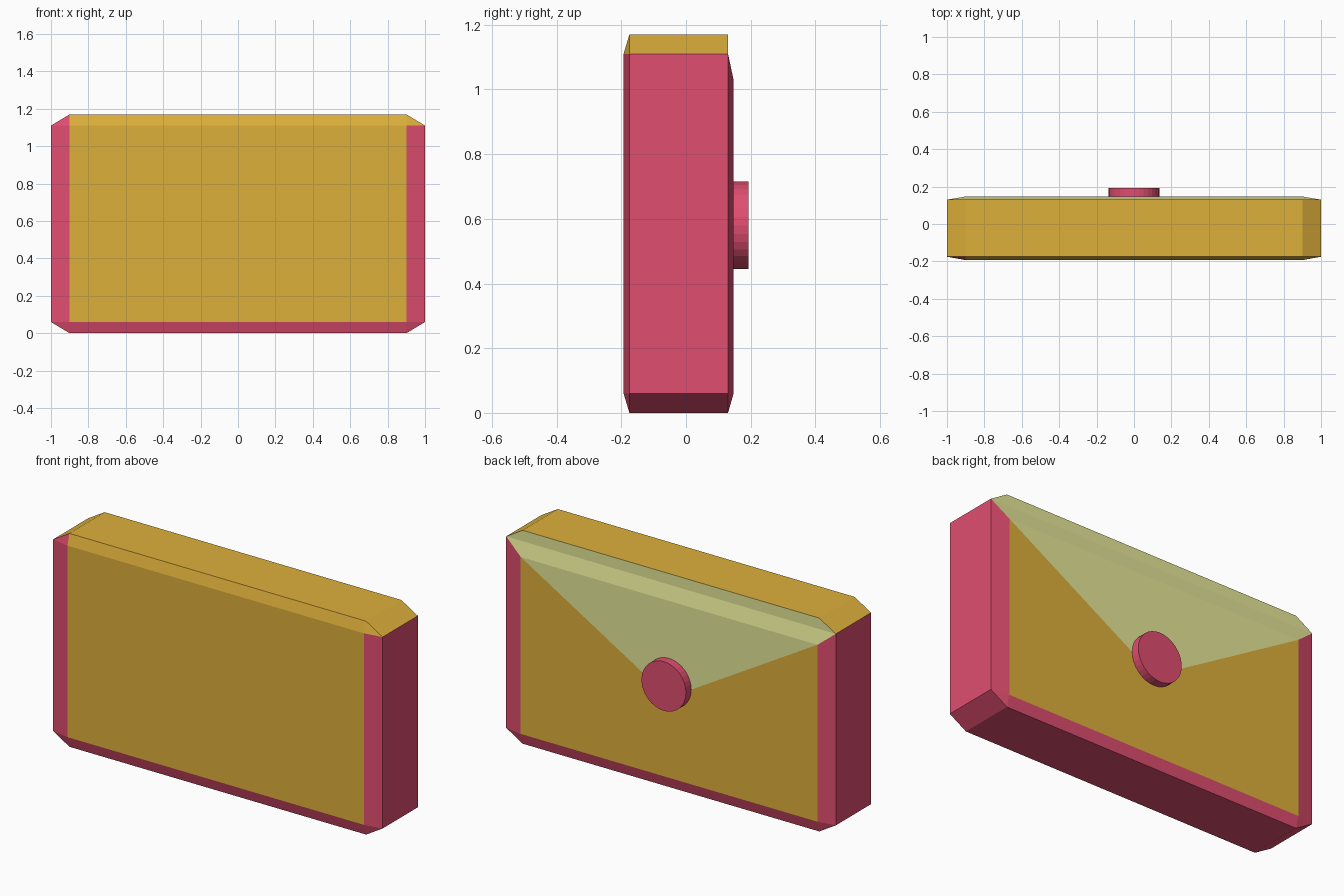
import bpy, bmesh, math
from mathutils import Matrix

if "Cube" in bpy.data.objects:
    bpy.data.objects.remove(bpy.data.objects["Cube"])


def material(name, rgb):
    m = bpy.data.materials.new(name)
    lin = [((c / 255 + 0.055) / 1.055) ** 2.4 for c in rgb]
    m.diffuse_color = (*lin, 1)
    m.use_nodes = True
    m.node_tree.nodes["Principled BSDF"].inputs["Base Color"].default_value = m.diffuse_color
    return m


RED = material("rose red", (224, 78, 112))
GOLD = material("gold", (222, 176, 59))
OLIVE = material("pale olive", (229, 231, 151))
R, G, O = 0, 1, 2

X, XI = 1.0, 0.9                       # outer and inner half widths
Z0, Z1, Z2, Z3 = 0.0, 0.06, 1.11, 1.17  # outline heights
ZF, TIP = 1.03, 0.50                   # flap bend and flap tip heights
YF, YA, YB, YK = -0.193, -0.175, 0.13, 0.147

bm = bmesh.new()


def face(points, mat, mirror=False, mirror_mat=None):
    bm.faces.new([bm.verts.new(p) for p in points]).material_index = mat
    if mirror:
        other = mat if mirror_mat is None else mirror_mat
        face([(-x, y, z) for x, y, z in points], other)


def flat(y, pts):
    return [(x, y, z) for x, z in pts]


# Rim running around the clutch, gold on the upper faces
outline = [(-XI, Z0), (XI, Z0), (X, Z1), (X, Z2), (XI, Z3), (-XI, Z3), (-X, Z2), (-X, Z1)]
for i, (a, b) in enumerate(zip(outline, outline[1:] + outline[:1])):
    face([(a[0], YA, a[1]), (b[0], YA, b[1]), (b[0], YB, b[1]), (a[0], YB, a[1])],
         G if i in (3, 4, 5) else R)

# Front panel with bevels
face(flat(YF, [(-XI, Z1), (XI, Z1), (XI, Z2), (-XI, Z2)]), G)
face([(-XI, YF, Z2), (XI, YF, Z2), (XI, YA, Z3), (-XI, YA, Z3)], G)
face([(XI, YF, Z1), (X, YA, Z1), (X, YA, Z2), (XI, YF, Z2)], R, True)
face([(XI, YF, Z2), (X, YA, Z2), (XI, YA, Z3)], G, True, R)

# Lower bevels and bottom corners on both sides
for yo, yi in ((YA, YF), (YB, YK)):
    face([(-XI, yi, Z1), (XI, yi, Z1), (XI, yo, Z0), (-XI, yo, Z0)], R)
    face([(XI, yi, Z1), (X, yo, Z1), (XI, yo, Z0)], R, True)

# Back panel below the flap
face([(XI, YK, Z1), (X, YB, Z1), (X, YB, Z2), (XI, YK, ZF)], R, True)
face(flat(YK, [(0, Z1), (XI, Z1), (XI, ZF), (0, TIP)]), G, True)

# Envelope flap
face(flat(YK, [(-XI, ZF), (0, TIP), (XI, ZF)]), O)
face([(-XI, YK, ZF), (0, YK, ZF), (XI, YK, ZF), (XI, YB, Z2), (-XI, YB, Z2)], O)
face([(XI, YK, ZF), (X, YB, Z2), (XI, YB, Z2)], O, True)
face(flat(YB, [(-XI, Z2), (XI, Z2), (XI, Z3), (-XI, Z3)]), O)
face(flat(YB, [(XI, Z2), (X, Z2), (XI, Z3)]), O, True)

bmesh.ops.remove_doubles(bm, verts=bm.verts, dist=0.0005)
bmesh.ops.recalc_face_normals(bm, faces=bm.faces)


def finish(bm, name, mats):
    me = bpy.data.meshes.new(name)
    bm.to_mesh(me)
    bm.free()
    for m in mats:
        me.materials.append(m)
    ob = bpy.data.objects.new(name, me)
    bpy.context.collection.objects.link(ob)
    return ob


finish(bm, "envelope_body", (RED, GOLD, OLIVE))

# Round clasp over the flap tip
bm = bmesh.new()
bmesh.ops.create_cone(bm, cap_ends=True, segments=32, radius1=0.135, radius2=0.135, depth=0.05,
                      matrix=Matrix.Translation((0, 0.168, 0.58)) @ Matrix.Rotation(math.pi / 2, 4, 'X'))
finish(bm, "round_clasp", (RED,))
